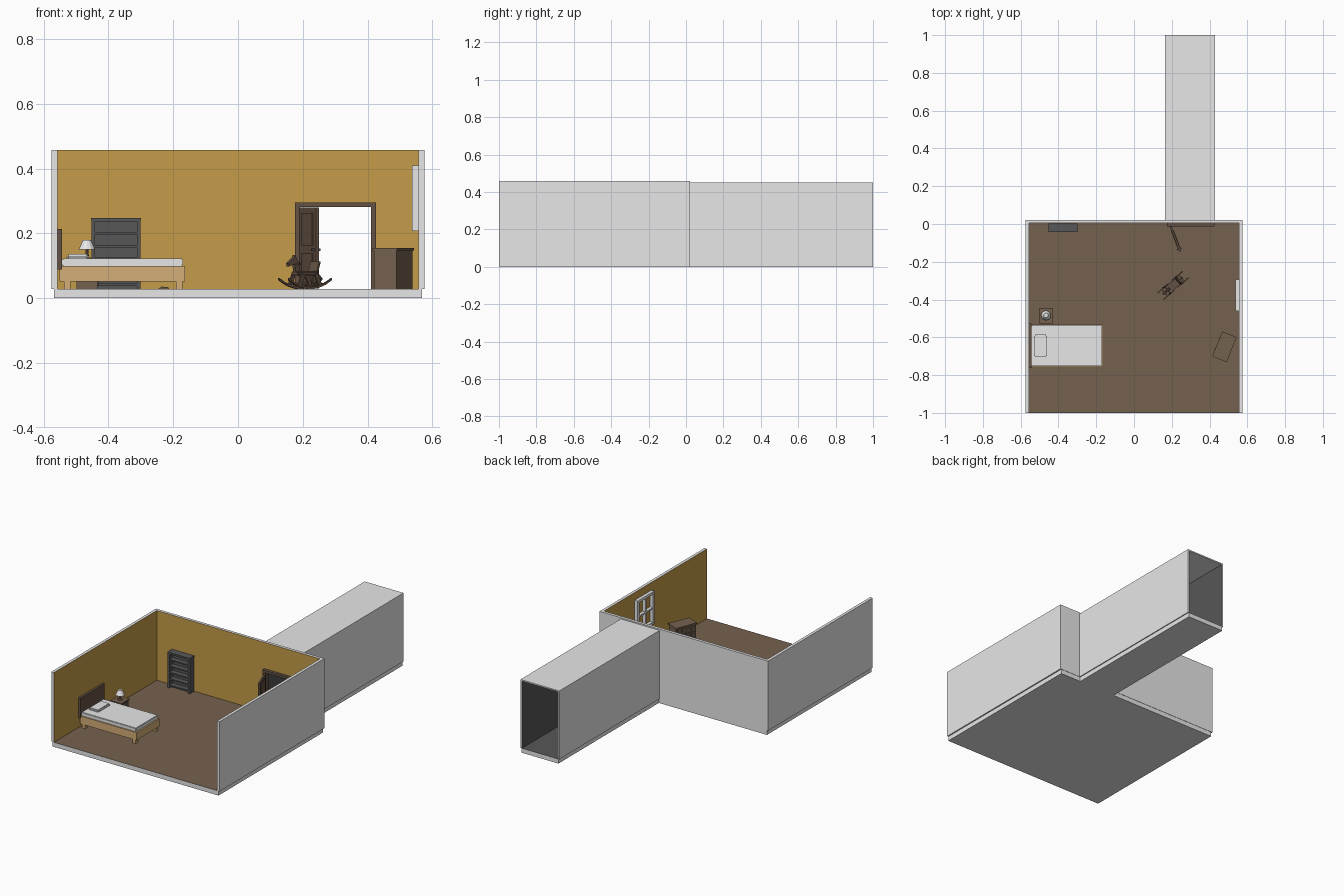
import bpy, bmesh, math
from mathutils import Matrix, Vector

cube = bpy.data.objects.get("Cube")
if cube:
    bpy.data.objects.remove(cube, do_unlink=True)


def material(name, rgb):
    m = bpy.data.materials.new(name)
    m.use_nodes = True
    col = (*rgb, 1)
    m.diffuse_color = col
    m.node_tree.nodes["Principled BSDF"].inputs["Base Color"].default_value = col
    return m


GREY = material("light_grey", (.8, .8, .8))
OCHRE = material("ochre_paint", (.56, .33, .065))
BROWN = material("floor_brown", (.176, .12, .078))
WOOD = material("dark_wood", (.13, .086, .058))
CHARCOAL = material("charcoal", (.095, .095, .095))
TAN = material("tan_wood", (.66, .43, .19))

F = .028      # floor level
TOP = .458    # wall top
ID = Matrix.Identity(4)


def finish(name, bm, mats, matrix=ID):
    me = bpy.data.meshes.new(name)
    bm.to_mesh(me)
    bm.free()
    for m in mats:
        me.materials.append(m)
    ob = bpy.data.objects.new(name, me)
    ob.matrix_world = matrix
    bpy.context.collection.objects.link(ob)
    return ob


def box(name, x, y, z, mat, matrix=ID, face=None, face_mat=None, bevel=0):
    """Box from three ranges; faces pointing along 'face' get face_mat."""
    bm = bmesh.new()
    bmesh.ops.create_cube(bm, size=1)
    for v in bm.verts:
        v.co = [r[0] if c < 0 else r[1] for c, r in zip(v.co, (x, y, z))]
    bm.normal_update()
    if face:
        for f in bm.faces:
            f.material_index = int(f.normal.dot(Vector(face)) > .9)
    if bevel:
        bmesh.ops.bevel(bm, geom=bm.edges[:], offset=bevel, segments=2, affect='EDGES')
    return finish(name, bm, [mat, face_mat] if face else [mat], matrix)


def prism(name, pts, y, mat, matrix=ID):
    """Side outline in xz, extruded over the y range."""
    bm = bmesh.new()
    f = bm.faces.new([bm.verts.new((a, y[0], b)) for a, b in pts])
    out = bmesh.ops.extrude_face_region(bm, geom=[f])["geom"]
    for v in out:
        if isinstance(v, bmesh.types.BMVert):
            v.co.y = y[1]
    bmesh.ops.recalc_face_normals(bm, faces=bm.faces[:])
    return finish(name, bm, [mat], matrix)


def cone(name, r1, r2, z, at, mat, sides=12, caps=True):
    bm = bmesh.new()
    bmesh.ops.create_cone(bm, cap_ends=caps, segments=sides, radius1=r1, radius2=r2, depth=z[1] - z[0])
    bmesh.ops.translate(bm, verts=bm.verts, vec=(*at, sum(z) / 2))
    return finish(name, bm, [mat])


def place(x, y, angle):
    return Matrix.Translation((x, y, F)) @ Matrix.Rotation(math.radians(angle), 4, 'Z')


# Room floor and walls
box("room_floor", (-.567, .567), (-1, .02), (0, F), GREY, face=(0, 0, 1), face_mat=BROWN)
for side, s in (("left", 1), ("right", -1)):
    xs = sorted((s * .557, s * .575))
    box(side + "_wall", xs, (-1, .004), (F, TOP), GREY, face=(-s, 0, 0), face_mat=OCHRE)
DOOR_L, DOOR_R, DOOR_T = .19, .412, .282
for name, x, z in (("back_wall_wide", (-.575, DOOR_L), (F, TOP)),
                   ("back_wall_narrow", (DOOR_R, .575), (F, TOP)),
                   ("back_wall_lintel", (DOOR_L, DOOR_R), (DOOR_T, TOP))):
    box(name, x, (.004, .022), z, GREY, face=(0, -1, 0), face_mat=OCHRE)

# Corridor tube, open at both ends
C0, C1, CT = .165, .43, .45
box("corridor_floor", (C0 + .006, C1 - .006), (.02, 1), (0, F), GREY, face=(0, 0, 1), face_mat=CHARCOAL)
box("corridor_wall_right", (C0, C0 + .01), (.022, 1), (F, CT), GREY, face=(1, 0, 0), face_mat=CHARCOAL)
box("corridor_wall_left", (C1 - .01, C1), (.022, 1), (F, CT), GREY, face=(-1, 0, 0), face_mat=CHARCOAL)
box("corridor_ceiling", (C0 + .01, C1 - .01), (.022, 1), (CT - .008, CT), GREY)

# Door frame and open door
box("door_frame_right", (.176, .192), (-.014, .022), (F, .296), WOOD)
box("door_frame_left", (.41, .426), (-.014, .022), (F, .296), WOOD)
box("door_frame_top", (.192, .41), (-.014, .022), (.281, .296), WOOD)
door = place(.194, -.012, -69)
box("door", (0, .142), (-.005, .005), (.002, .252), WOOD, door)
for i, z in enumerate(((.02, .11), (.135, .235))):
    box(f"door_panel_{i}", (.025, .117), (-.008, .008), z, WOOD, door)
box("door_knob", (.124, .132), (-.014, .014), (.118, .126), CHARCOAL, door)

# Bookshelf
box("bookshelf_back", (-.45, -.302), (-.006, .003), (F, .247), CHARCOAL)
for i, x in enumerate((-.452, -.312)):
    box(f"bookshelf_side_{i}", (x, x + .011), (-.04, -.006), (F, .247), CHARCOAL)
for i in range(6):
    z = F + .01 + i * .0395
    box(f"bookshelf_shelf_{i}", (-.441, -.312), (-.038, -.006), (z, z + .008), CHARCOAL)
box("bookshelf_top", (-.453, -.3), (-.042, .003), (.24, .248), CHARCOAL)

# Bed
box("headboard", (-.557, -.543), (-.762, -.526), (.088, .213), WOOD)
box("bed_frame", (-.55, -.164), (-.756, -.532), (.052, .1), TAN)
box("mattress", (-.543, -.17), (-.752, -.536), (.1, .123), GREY, bevel=.003)
box("pillow", (-.529, -.46), (-.705, -.586), (.12, .137), GREY, bevel=.006)
for i, x in enumerate((-.537, -.192)):
    for j, y in enumerate((-.753, -.557)):
        box(f"bed_leg_{i}_{j}", (x, x + .021), (y, y + .021), (F, .052), TAN)
prism("slipper", [(-.247, F), (-.213, F), (-.216, F + .006), (-.235, F + .008)], (-.65, -.636), WOOD)

# Bedside table and lamp
box("bedside_body", (-.498, -.434), (-.522, -.45), (F, .112), BROWN)
box("bedside_top", (-.503, -.428), (-.526, -.445), (.112, .12), BROWN)
for i, z in enumerate((.04, .078)):
    box(f"bedside_drawer_{i}", (-.434, -.43), (-.516, -.456), (z, z + .03), WOOD)
LAMP = (-.466, -.484)
cone("lamp_base", .016, .012, (.12, .126), LAMP, BROWN)
cone("lamp_stem", .006, .004, (.126, .158), LAMP, BROWN, 8)
cone("lamp_shade", .026, .012, (.15, .18), LAMP, GREY, 12)

# Dresser with drawers on its long inner side
dresser = place(.479, -.65, -22)
box("dresser_body", (-.037, .037), (-.067, .067), (0, .12), BROWN, dresser)
box("dresser_top", (-.041, .041), (-.071, .071), (.12, .127), BROWN, dresser)
for i in range(3):
    z = .01 + i * .037
    box(f"dresser_drawer_{i}", (-.04, -.037), (-.06, .06), (z, z + .031), WOOD, dresser)
    for y in (-.03, .03):
        box(f"dresser_knob_{i}", (-.045, -.04), (y - .003, y + .003), (z + .013, z + .019), CHARCOAL, dresser)

# Window frame on the left wall
WY, WZ = (-.46, -.295), (.207, .41)
for i, t in enumerate((0, .5, 1)):
    w = .009 if t == .5 else .016
    y = WY[0] + t * (WY[1] - WY[0] - w)
    z = WZ[0] + t * (WZ[1] - WZ[0] - w)
    box(f"window_upright_{i}", (.537, .558), (y, y + w), WZ, GREY)
    box(f"window_rail_{i}", (.538, .558), WY, (z, z + w), GREY)

# Rocking horse, facing local -x
horse = place(.207, -.325, 41)
arc = [(-.088 + i * .022, .028 * ((i - 4) / 4) ** 2) for i in range(9)]
runner = arc + [(x, z + .007) for x, z in reversed(arc)]
for side, y in (("right", -.026), ("left", .02)):
    prism("rocker_" + side, runner, (y, y + .006), WOOD, horse)
    for end, s in (("front", -1), ("rear", 1)):
        leg = [(s * .05, .01), (s * .038, .006), (s * .018, .045), (s * .032, .048)]
        prism(f"horse_{end}_leg_{side}", leg, (y + .001, y + .007), WOOD, horse)
for i, x in enumerate((-.058, -.02, .02, .058)):
    box(f"rocker_crossbar_{i}", (x - .004, x + .004), (-.026, .026), (.008 + abs(x) * .09, .014 + abs(x) * .09),
        WOOD, horse)
box("horse_body", (-.042, .042), (-.02, .02), (.04, .056), WOOD, horse, bevel=.004)
head = [(-.022, .05), (-.042, .05), (-.048, .078), (-.07, .07), (-.073, .08),
        (-.05, .097), (-.045, .106), (-.04, .096), (-.03, .08)]
prism("horse_head", head, (-.006, .006), WOOD, horse)
box("horse_handle", (-.042, -.036), (-.022, .022), (.074, .08), WOOD, horse)
prism("horse_seat_back", [(.03, .054), (.037, .054), (.047, .086), (.04, .086)], (-.02, .02), WOOD, horse)
prism("horse_tail", [(.04, .05), (.044, .055), (.066, .036), (.062, .03)], (-.003, .003), WOOD, horse)
